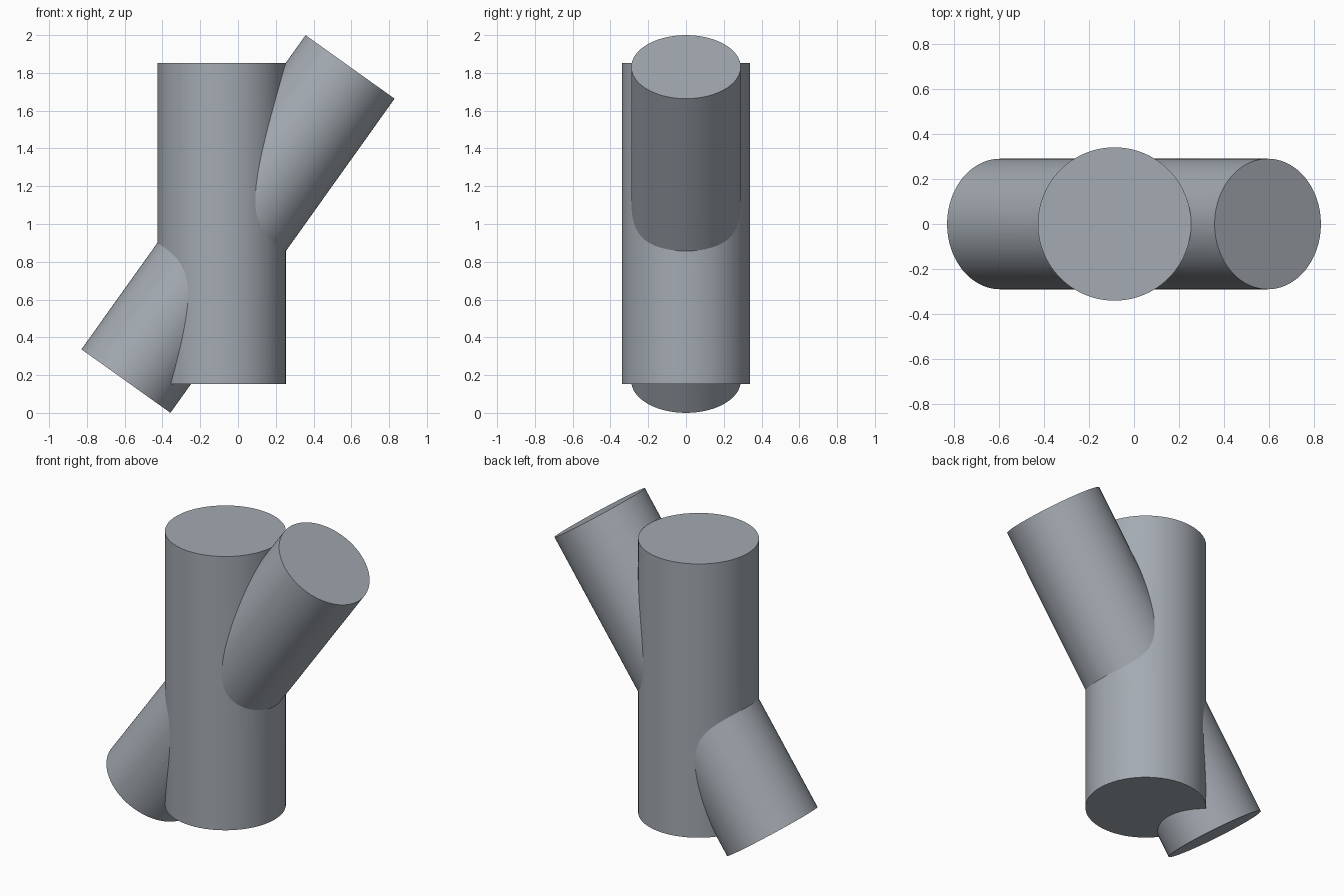
import bpy
import math

if "Cube" in bpy.data.objects:
    bpy.data.objects.remove(bpy.data.objects["Cube"])

# One blue-grey colour for the whole joint
grey = bpy.data.materials.new("blue_grey")
grey.diffuse_color = (0.37, 0.405, 0.445, 1.0)
grey.use_nodes = True
grey.node_tree.nodes["Principled BSDF"].inputs["Base Color"].default_value = grey.diffuse_color


def cylinder(name, radius, length, center, tilt=0.0):
    bpy.ops.mesh.primitive_cylinder_add(
        vertices=96, radius=radius, depth=length,
        location=center, rotation=(0, tilt, 0))
    obj = bpy.context.object
    obj.name = name
    obj.data.materials.append(grey)
    return obj


# Upright tube and the slanted tube that passes through it
upright = cylinder("crossed_cylinders", 0.34, 1.70, (-0.0865, 0, 1.0025))
slanted = cylinder("slanted_cylinder", 0.2895, 2.043, (0, 0, 1.0), math.radians(35.5))

# Fuse both into one solid
fuse = upright.modifiers.new("fuse", 'BOOLEAN')
fuse.operation = 'UNION'
fuse.solver = 'EXACT'
fuse.object = slanted
bpy.context.view_layer.objects.active = upright
bpy.ops.object.select_all(action='DESELECT')
upright.select_set(True)
bpy.ops.object.modifier_apply(modifier=fuse.name)
bpy.data.objects.remove(slanted, do_unlink=True)

# Smooth walls, crisp rims and seams
bpy.ops.object.shade_smooth_by_angle(angle=math.radians(20))
